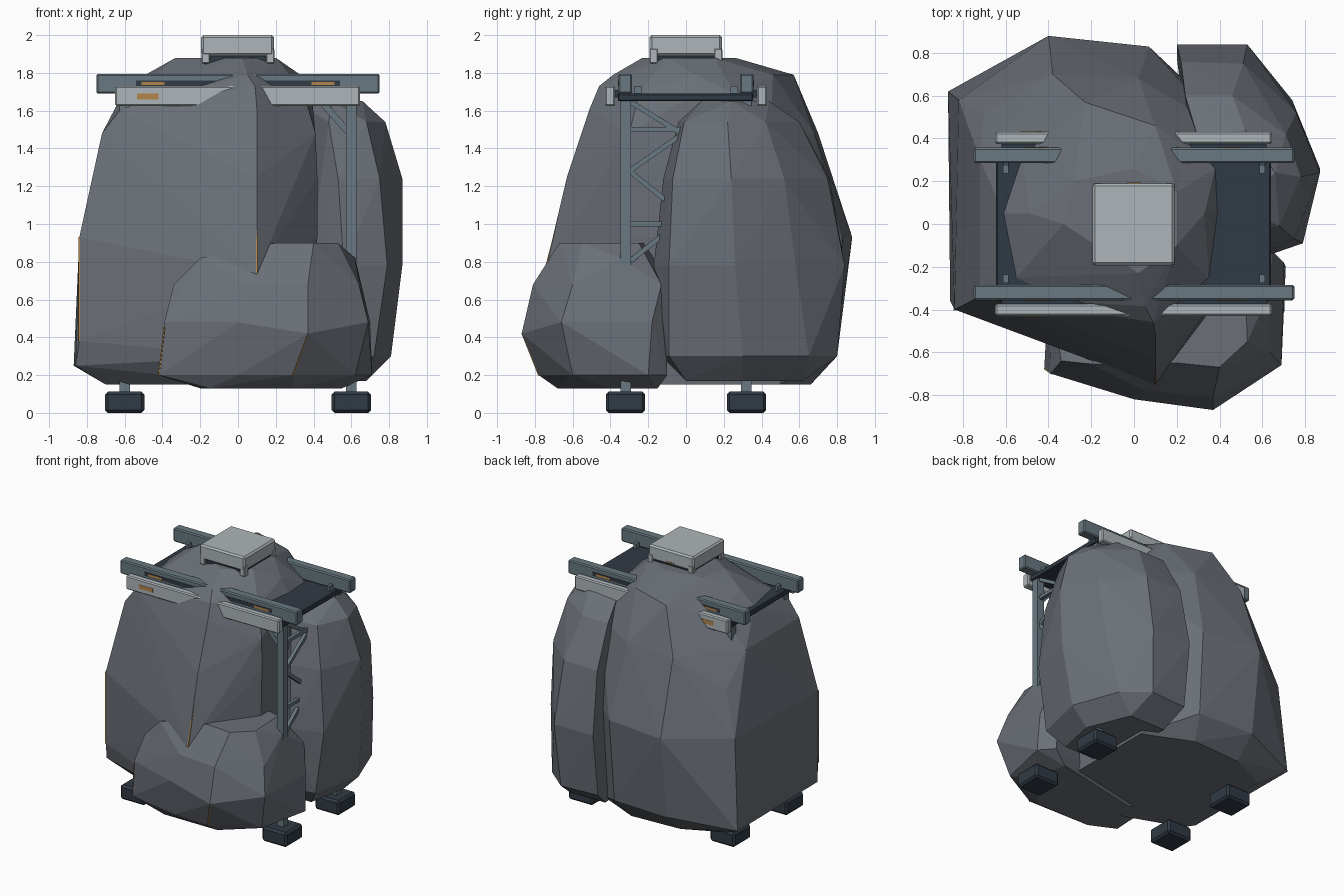
import bpy, bmesh
from mathutils import Vector


def mat(name, c):
    m = bpy.data.materials.new(name)
    m.diffuse_color = (*c, 1)
    return m


ROCK = mat("rock_grey", (0.145, 0.16, 0.185))
STEEL = mat("blue_steel", (0.14, 0.19, 0.22))
PALE = mat("pale_panel", (0.42, 0.46, 0.48))
DARK = mat("dark_metal", (0.03, 0.042, 0.058))
AMBER = mat("amber", (0.45, 0.24, 0.07))


def finish(bm, name, m):
    bmesh.ops.recalc_face_normals(bm, faces=bm.faces)
    me = bpy.data.meshes.new(name)
    bm.to_mesh(me)
    bm.free()
    me.materials.append(m)
    ob = bpy.data.objects.new(name, me)
    bpy.context.collection.objects.link(ob)
    return ob


def box(name, lo, hi, m, bevel=0.0):
    bm = bmesh.new()
    bmesh.ops.create_cube(bm, size=1)
    for v in bm.verts:
        v.co = [lo[i] + (v.co[i] + 0.5) * (hi[i] - lo[i]) for i in range(3)]
    if bevel:
        bmesh.ops.bevel(bm, geom=bm.edges[:], offset=bevel, segments=1,
                        affect='EDGES', profile=0.5)
    return finish(bm, name, m)


def beam(name, a, b, w, m):
    a, b = Vector(a), Vector(b)
    bm = bmesh.new()
    bmesh.ops.create_cube(bm, size=1)
    q = (b - a).to_track_quat('Z', 'Y')
    for v in bm.verts:
        v.co = (a + b) / 2 + q @ Vector((v.co.x * w, v.co.y * w, v.co.z * (b - a).length))
    return finish(bm, name, m)


def boulder(name, rings):
    """Faceted rock: convex hull around stacked rings of (z, [(x, y), ...])."""
    bm = bmesh.new()
    for z, pts in rings:
        for x, y in pts:
            bm.verts.new((x, y, z))
    r = bmesh.ops.convex_hull(bm, input=bm.verts[:])
    junk = {g for g in r["geom_interior"] + r["geom_unused"] if isinstance(g, bmesh.types.BMVert)}
    bmesh.ops.delete(bm, geom=list(junk), context='VERTS')
    return finish(bm, name, ROCK)


# Three overlapping boulders
boulder("main_boulder", [
    (0.15, [(-0.70, -0.30), (0.10, -0.60), (0.36, -0.3), (0.36, 0.5), (0.0, 0.66), (-0.4, 0.64), (-0.7, 0.5)]),
    (0.25, [(-0.87, 0.62), (-0.86, -0.36)]),
    (0.30, [(-0.40, 0.80), (0.06, 0.78), (0.1, -0.72)]),
    (0.38, [(-0.84, -0.40)]),
    (0.74, [(0.10, -0.75)]),
    (0.93, [(-0.84, -0.40), (0.42, -0.32), (0.42, 0.5), (0.07, 0.83), (-0.4, 0.88), (-0.82, 0.58)]),
    (1.25, [(0.10, -0.63), (0.42, -0.31), (-0.70, 0.52)]),
    (1.48, [(-0.72, -0.34), (0.41, -0.30), (0.41, 0.45), (0.02, 0.68), (-0.38, 0.70), (-0.72, 0.30)]),
    (1.61, [(-0.62, -0.345), (-0.64, 0.05), (0.10, -0.51)]),
    (1.69, [(-0.52, 0.32), (-0.61, 0.05), (-0.55, -0.25), (0.38, 0.26), (0.39, 0.05), (0.35, -0.25)]),
    (1.73, [(0.09, -0.46)]),
    (1.79, [(-0.23, 0.57), (0.10, 0.46), (0.05, -0.385), (-0.49, 0.05), (0.33, 0.05)]),
    (1.88, [(-0.33, 0.0), (-0.28, 0.2), (0.0, 0.26), (0.2, 0.15), (0.2, -0.1), (0.02, -0.23)]),
])
boulder("tall_rear_boulder", [
    (0.17, [(0.25, 0.62), (0.55, 0.62), (0.68, 0.3), (0.62, 0.0), (0.3, 0.0)]),
    (0.30, [(0.72, -0.09), (0.81, 0.30), (0.68, 0.65), (0.50, 0.80), (0.20, 0.78), (0.5, -0.13)]),
    (0.78, [(0.79, -0.09), (0.87, 0.26), (0.74, 0.58), (0.53, 0.84), (0.20, 0.84), (0.56, -0.17)]),
    (1.24, [(0.75, -0.07), (0.87, 0.24), (0.76, 0.52), (0.51, 0.75), (0.22, 0.76), (0.53, -0.12)]),
    (1.54, [(0.68, -0.01), (0.78, 0.22), (0.71, 0.42), (0.46, 0.60), (0.24, 0.60), (0.48, -0.04)]),
    (1.65, [(0.50, 0.08), (0.66, 0.24), (0.52, 0.44), (0.30, 0.40)]),
])
boulder("low_front_boulder", [
    (0.13, [(-0.15, -0.68), (0.30, -0.68), (0.55, -0.40), (0.50, -0.15), (-0.2, -0.3)]),
    (0.20, [(-0.42, -0.68), (0.0, -0.76), (0.29, -0.78), (0.62, -0.60), (0.71, -0.20), (0.62, -0.10), (-0.4, -0.3)]),
    (0.42, [(0.37, -0.87)]),
    (0.48, [(-0.39, -0.70), (0.0, -0.82), (0.69, -0.66), (0.70, -0.18), (0.6, -0.1)]),
    (0.68, [(-0.34, -0.64), (0.05, -0.78), (0.37, -0.81), (0.64, -0.60), (0.65, -0.13)]),
    (0.82, [(-0.20, -0.655), (0.62, -0.35)]),
    (0.90, [(0.20, -0.65), (0.40, -0.67), (0.53, -0.55), (0.52, -0.25), (0.30, -0.20)]),
])

# Amber seams along rock edges
seams = [((0.10, -0.75, 0.74), (0.10, -0.63, 1.2)),
         ((-0.84, -0.40, 0.38), (-0.84, -0.40, 0.93)),
         ((0.37, -0.865, 0.42), (0.29, -0.777, 0.20)),
         ((-0.388, -0.698, 0.46), (-0.417, -0.677, 0.20))]
for i, (a, b) in enumerate(seams):
    beam(f"amber_seam_{i}", a, b, 0.008, AMBER)

# Frame: feet, posts and cuffs at the four corners
for sx in (-1, 1):
    for sy in (-1, 1):
        x, y = 0.60 * sx, 0.32 * sy
        box("foot", (x - .104, y - .104, 0), (x + .104, y + .104, 0.112), DARK, 0.015)
        box("post", (x - .028, y - .028, 0.10), (x + .028, y + .028, 1.70), STEEL)
        box("ankle_cuff", (x - .035, y - .035, 0.18), (x + .035, y + .035, 0.28), PALE, 0.005)
        beam("knee_brace", (x, y, 1.47), (x - 0.17 * sx, y, 1.66), 0.035, STEEL)
        box("plate_tab", (x - .012, y * .8 - .02, 1.68), (x + .012, y * .8 + .02, 1.73), STEEL)
    # Side bracing between front and rear posts
    for z in (1.0, 1.5):
        beam("side_rung", (x, -0.3, z), (x, 0.3, z), 0.026, STEEL)
    for z0, z1 in ((1.65, 1.28), (1.28, 1.70), (1.28, 0.80), (0.80, 1.28)):
        beam("side_diagonal", (x, -0.3, z0), (x, 0.3, z1), 0.026, STEEL)

# Long rails with slots, outer panels and amber marks, front and rear
for s in (-1, 1):
    def pair(name, x0, x1, ya, yb, z0, z1, m, b=0.0):
        box(name, (x0, min(s * ya, s * yb), z0), (x1, max(s * ya, s * yb), z1), m, b)
    pair("rail", -0.75, 0.75, 0.285, 0.357, 1.69, 1.795, STEEL, 0.008)
    pair("outer_panel", -0.65, 0.645, 0.375, 0.43, 1.625, 1.73, PALE, 0.008)
    pair("panel_bracket", -0.62, 0.62, 0.34, 0.39, 1.67, 1.71, DARK)
    for c in (-1, 1):
        pair("rail_slot", c * 0.33 - .21, c * 0.33 + .21, 0.35, 0.359, 1.73, 1.76, DARK)
        pair("slot_mark", c * 0.45 - .06, c * 0.45 + .06, 0.35, 0.361, 1.735, 1.752, AMBER)
    pair("panel_mark", -0.535, -0.42, 0.42, 0.432, 1.66, 1.69, AMBER)

# Dark deck plate between the rails
box("deck_plate", (-0.645, -0.36, 1.65), (0.64, 0.355, 1.69), DARK, 0.006)

# Cap unit on the summit
box("cap_base", (-0.175, -0.175, 1.82), (0.175, 0.175, 1.90), DARK)
box("cap", (-0.195, -0.193, 1.89), (0.19, 0.19, 2.0), PALE, 0.012)
for sx in (-1, 1):
    for sy in (-1, 1):
        x, y = 0.17 * sx, 0.17 * sy
        box("cap_corner", (x - .022, y - .022, 1.85), (x + .022, y + .022, 1.93), PALE, 0.005)
    box("cap_mark", (-0.03, 0.188 * sx - .005, 1.905), (0.03, 0.188 * sx + .005, 1.913), AMBER)
